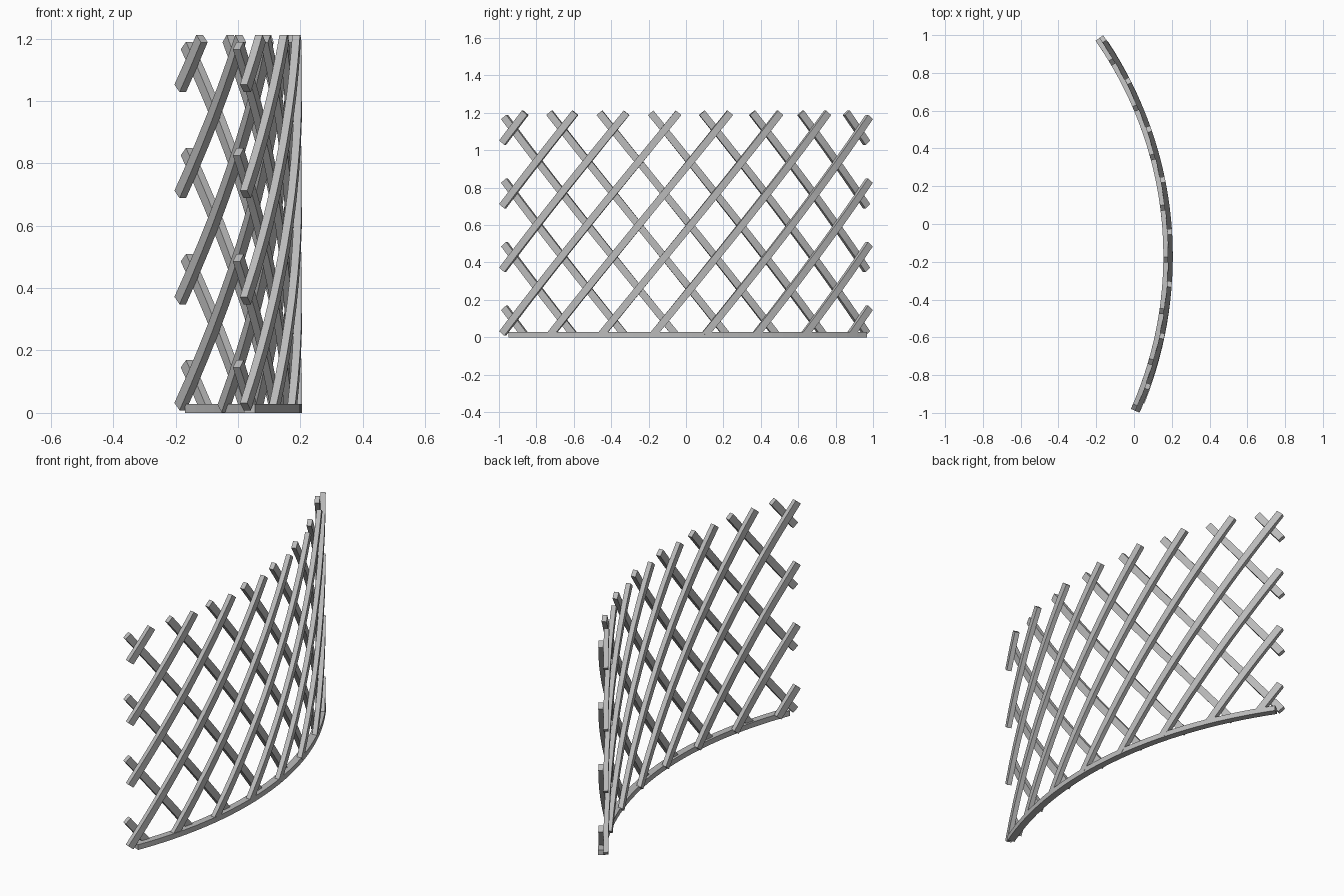
import bpy, bmesh, math
from mathutils import Vector

cube = bpy.data.objects.get("Cube")
if cube:
    bpy.data.objects.remove(cube, do_unlink=True)

grey = bpy.data.materials.new("weathered grey")
grey.use_nodes = True
colour = (0.5, 0.5, 0.5, 1)
grey.diffuse_color = colour
grey.node_tree.nodes["Principled BSDF"].inputs["Base Color"].default_value = colour

# Lattice arc and slat sizes
CENTRE, RADIUS = Vector((-1.833, -0.17)), 2.0135
START, LENGTH = math.radians(-24), 2.073
PITCH, SLOPE = 0.276, 1.232
WIDTH, THICK, TOP = 0.038, 0.025, 1.21


def bend(s, z, depth):
    """Wrap a flat point (along, up, outward) onto the arc."""
    a = START + s / RADIUS
    r = RADIUS + depth
    return (CENTRE.x + r * math.cos(a), CENTRE.y + r * math.sin(a), z)


def sweep(name, rings):
    """Closed bar through a list of four-cornered rings."""
    bm = bmesh.new()
    loops = [[bm.verts.new(p) for p in ring] for ring in rings]
    for a, b in zip(loops, loops[1:]):
        for i in range(4):
            j = (i + 1) % 4
            bm.faces.new((a[i], a[j], b[j], b[i]))
    bm.faces.new(loops[0])
    bm.faces.new(loops[-1])
    bmesh.ops.recalc_face_normals(bm, faces=bm.faces)
    mesh = bpy.data.meshes.new(name)
    bm.to_mesh(mesh)
    bm.free()
    mesh.materials.append(grey)
    obj = bpy.data.objects.new(name, mesh)
    bpy.context.collection.objects.link(obj)


# Crossing slats: the outer layer climbs to the back, the inner to the front
along = Vector((1, SLOPE)).normalized()
side = Vector((-along.y, along.x)) * WIDTH / 2
for layer, d0, d1 in (("outer", 0, THICK), ("inner", -THICK, 0)):
    for k in range(-3, 8):
        base = PITCH * k
        low = max(abs(side.x), base + side.y / SLOPE)
        high = min(LENGTH - abs(side.x), base + (TOP - side.y) / SLOPE)
        steps = max(2, math.ceil((high - low) / 0.07))
        rings = []
        for i in range(steps + 1):
            s = low + (high - low) * i / steps
            mid = Vector((s, SLOPE * (s - base) + 0.002))
            ring = []
            for sign, depth in ((-1, d0), (1, d0), (1, d1), (-1, d1)):
                p = mid + side * sign
                x = p.x if layer == "outer" else LENGTH - p.x
                ring.append(bend(x, p.y, depth))
            rings.append(ring)
        sweep(f"{layer}_slat_{k + 4}", rings)

# Curved bottom rail
rail_centre, rail_radius, half_depth, height = Vector((-1.871, -0.176)), 2.057, 0.019, 0.029
first, last, steps = math.radians(-21.9), math.radians(33.4), 32
rings = []
for i in range(steps + 1):
    a = first + (last - first) * i / steps
    out = Vector((math.cos(a), math.sin(a)))
    rings.append([(*(rail_centre + out * (rail_radius + d)), z)
                  for d, z in ((-half_depth, 0), (half_depth, 0),
                               (half_depth, height), (-half_depth, height))])
sweep("bottom_rail", rings)
